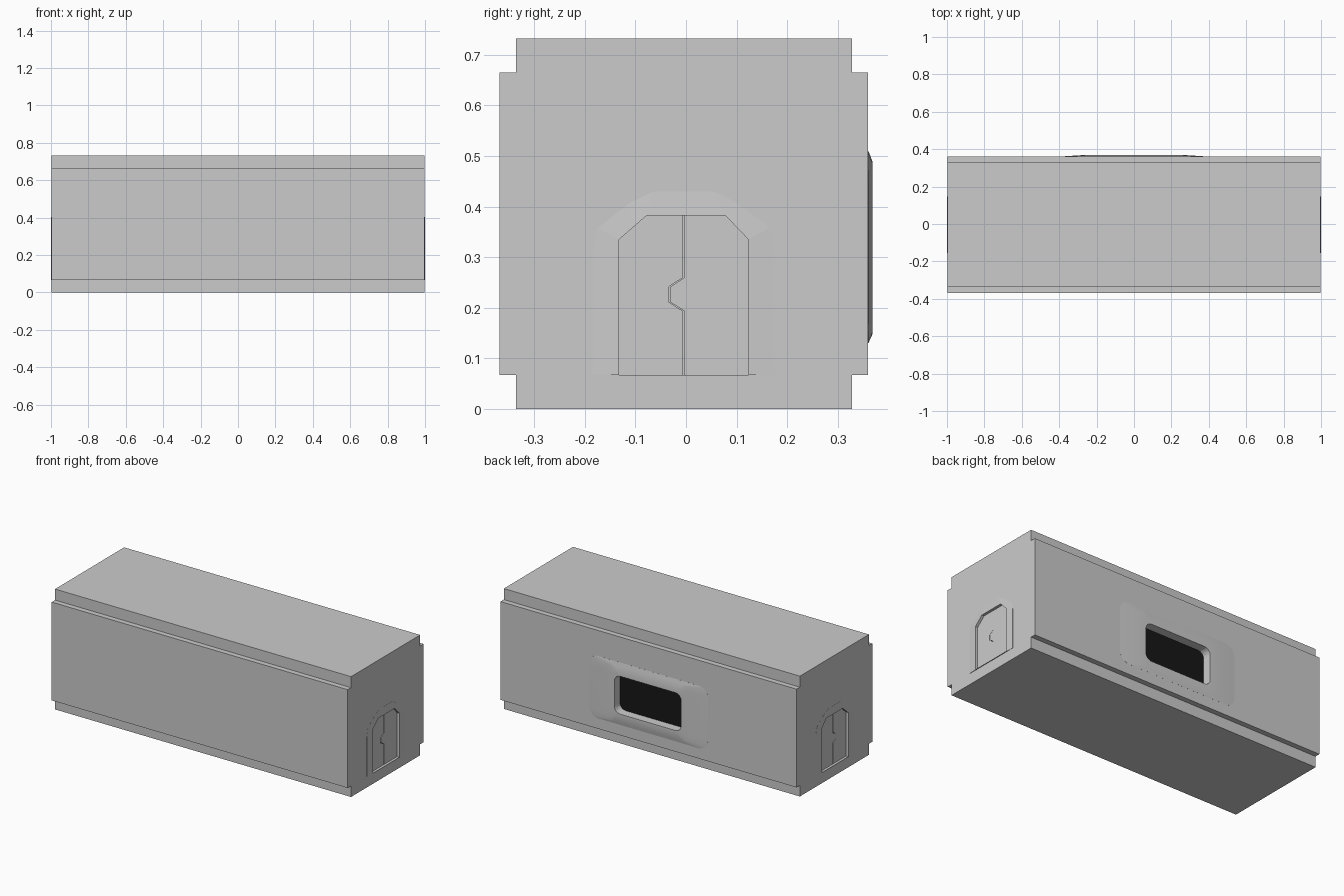
import bpy, bmesh, math

if "Cube" in bpy.data.objects:
    bpy.data.objects.remove(bpy.data.objects["Cube"])

END = 0.996      # end wall position
BACK = 0.36      # back wall position
CY = -0.004      # middle of the cross-section


def loft(name, rings, cap_start=True, cap_end=True):
    """Skin a list of equal-length closed rings."""
    bm = bmesh.new()
    vs = [[bm.verts.new(p) for p in r] for r in rings]
    n = len(rings[0])
    for a, b in zip(vs, vs[1:]):
        for i in range(n):
            j = (i + 1) % n
            bm.faces.new((a[i], a[j], b[j], b[i]))
    if cap_start:
        bm.faces.new(vs[0][::-1])
    if cap_end:
        bm.faces.new(vs[-1])
    bmesh.ops.recalc_face_normals(bm, faces=bm.faces)
    me = bpy.data.meshes.new(name)
    bm.to_mesh(me)
    bm.free()
    ob = bpy.data.objects.new(name, me)
    bpy.context.collection.objects.link(ob)
    return ob


def at_x(pts, x):
    return [(x, y, z) for y, z in pts]


def at_y(pts, y):
    return [(x, y, z) for x, z in pts]


def round_rect(hw, z0, z1, r, seg=4):
    pts = []
    corners = [(hw - r, z1 - r), (-hw + r, z1 - r), (-hw + r, z0 + r), (hw - r, z0 + r)]
    for k, (cx, cz) in enumerate(corners):
        for i in range(seg + 1):
            a = math.pi / 2 * (k + i / seg)
            pts.append((cx + r * math.cos(a), cz + r * math.sin(a)))
    return pts


def cut(target, cutter):
    m = target.modifiers.new("cut", 'BOOLEAN')
    m.object = cutter
    m.operation = 'DIFFERENCE'
    m.solver = 'EXACT'
    cutter.hide_render = True
    cutter.hide_viewport = True


# Hull: box with stepped long edges
w, n, z1, z2, h = 0.364, 0.332, 0.067, 0.665, 0.732
half = [(n, 0), (n, z1), (w, z1), (w, z2), (n, z2), (n, h)]
section = [(CY + y, z) for y, z in half] + [(CY - y, z) for y, z in reversed(half)]
hull = loft("hull", [at_x(section, -END), at_x(section, END)])

# Door arch outlines (y, z)
outer = [(-.185, .067), (-.185, .31), (-.174, .358), (-.11, .408), (-.065, .43),
         (.055, .43), (.10, .408), (.165, .358), (.175, .31), (.175, .067)]
inner = [(-.132, .067), (-.132, .30), (-.132, .335), (-.105, .3585), (-.078, .382),
         (.078, .382), (.10, .359), (.123, .335), (.123, .30), (.123, .067)]
s = 0.0015       # half seam width
notch = [(-.004, .067), (-.004, .193), (-.032, .211), (-.032, .242), (-.004, .26), (-.004, .382)]
left_leaf = [(y - s, z) for y, z in notch] + [(-.078, .382), (-.132, .335), (-.132, .067)]
right_leaf = [(y + s, z) for y, z in notch] + [(.078, .382), (.123, .335), (.123, .067)]

for side, name in ((1, "right"), (-1, "left")):
    # Recess for the doorway
    cutter = loft(name + "_door_cutter", [at_x(inner, side * .965), at_x(inner, side * 1.05)])
    cut(hull, cutter)
    # Slightly raised door surround, turning inwards at the opening
    fr = loft(name + "_door_frame",
              [at_x(outer, side * (END - .002)), at_x(outer, side * (END + .0005)),
               at_x(inner, side * 1.0), at_x(inner, side * .97)], False, False)
    # Sliding door leaves with interlocking seam
    for leaf, pts in (("a", left_leaf), ("b", right_leaf)):
        loft(f"{name}_door_leaf_{leaf}", [at_x(pts, side * .962), at_x(pts, side * .984)])

# Window in the back wall
opening = round_rect(.225, .2, .43, .04)
cut(hull, loft("window_cutter", [at_y(opening, .31), at_y(opening, .45)]))

# Gently swollen window surround
surround = loft("window_surround",
                [at_y(round_rect(.40, .13, .51, .06), BACK - .001),
                 at_y(round_rect(.40, .13, .51, .06), BACK + .0003),
                 at_y(round_rect(.28, .147, .49, .05), .368),
                 at_y(opening, .368), at_y(opening, .312)], False, False)
bpy.context.view_layer.objects.active = surround
surround.select_set(True)
bpy.ops.object.shade_smooth_by_angle(angle=math.radians(30))

# Dark glass
glass = loft("window_glass", [at_y(opening, .305), at_y(opening, .314)])
dark = bpy.data.materials.new("dark_glass")
dark.diffuse_color = (0.008, 0.008, 0.008, 1)
dark.use_nodes = True
dark.node_tree.nodes["Principled BSDF"].inputs["Base Color"].default_value = dark.diffuse_color
glass.data.materials.append(dark)
